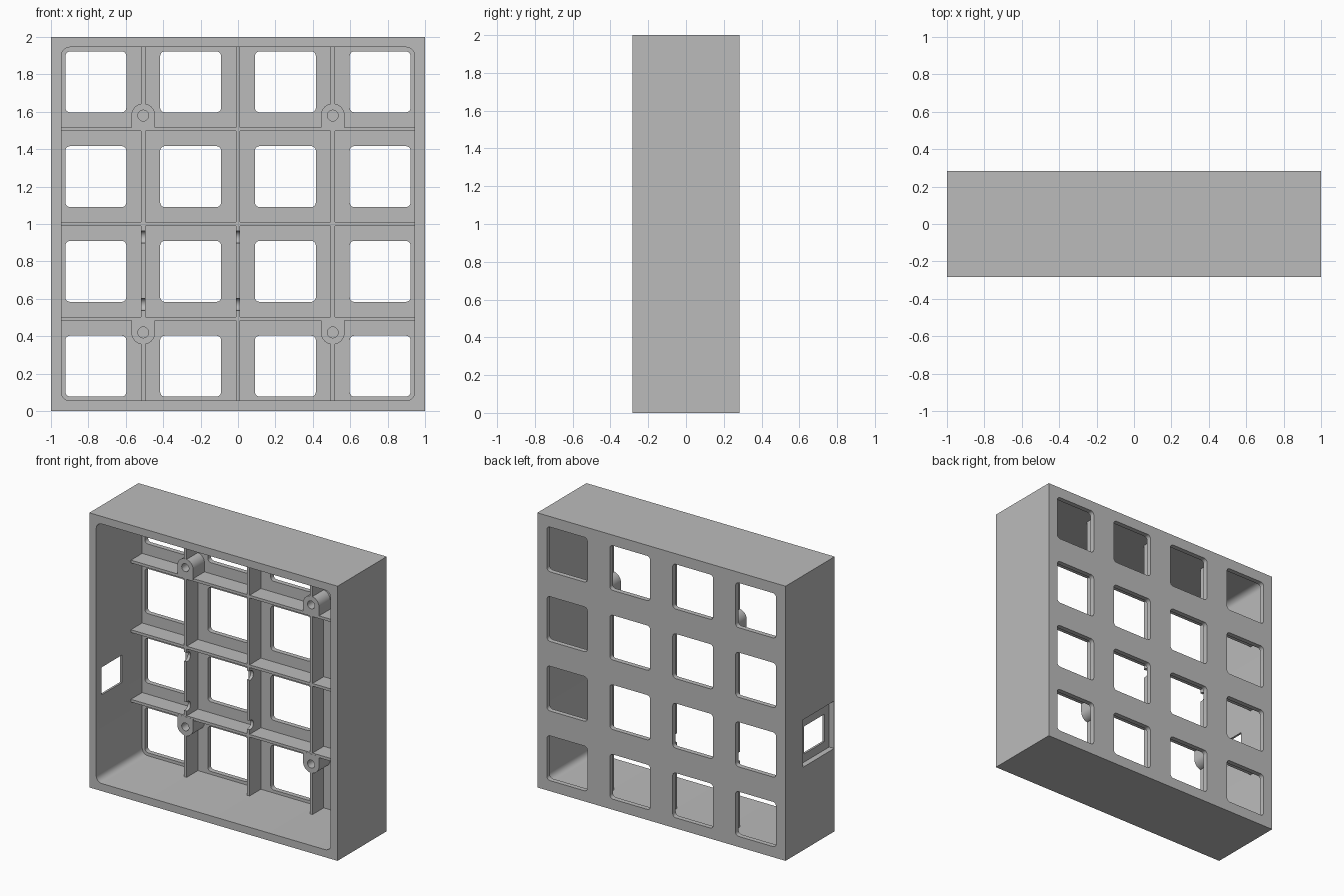
import bpy, bmesh, math
from mathutils import Vector, Matrix

cube = bpy.data.objects.get("Cube")
if cube:
    bpy.data.objects.remove(cube, do_unlink=True)

grey = bpy.data.materials.new("plain grey")
grey.use_nodes = True
colour = (0.5, 0.5, 0.5, 1)
grey.diffuse_color = colour
grey.node_tree.nodes["Principled BSDF"].inputs["Base Color"].default_value = colour

DEPTH = 0.2825      # half depth of the case
INNER = 0.945       # half size of the cavity
PLATE = 0.247       # inner face of the back plate
RIB = 0.118         # front edge of the ribs
PITCH = 0.5067      # spacing of the grid


def rounded_rect(cx, cz, half, radius, steps=5):
    pts = []
    for quarter in range(4):
        mid = math.pi / 4 + quarter * math.pi / 2
        ox = math.copysign(half - radius, math.cos(mid))
        oz = math.copysign(half - radius, math.sin(mid))
        for i in range(steps + 1):
            a = (quarter + i / steps) * math.pi / 2
            pts.append((cx + ox + radius * math.cos(a), cz + oz + radius * math.sin(a)))
    return pts


def arc(cx, cz, r, start, end, steps):
    return [(cx + r * math.cos(start + (end - start) * i / steps),
             cz + r * math.sin(start + (end - start) * i / steps)) for i in range(steps + 1)]


def prisms(name, outlines, y0, y1):
    """Extrude one or more (x, z) outlines along y."""
    bm = bmesh.new()
    for pts in outlines:
        face = bm.faces.new([bm.verts.new((x, y0, z)) for x, z in pts])
        new = bmesh.ops.extrude_face_region(bm, geom=[face])["geom"]
        bmesh.ops.translate(bm, vec=(0, y1 - y0, 0),
                            verts=[v for v in new if isinstance(v, bmesh.types.BMVert)])
    bmesh.ops.recalc_face_normals(bm, faces=bm.faces)
    return finish(name, bm)


def finish(name, bm):
    mesh = bpy.data.meshes.new(name)
    bm.to_mesh(mesh)
    bm.free()
    mesh.materials.append(grey)
    obj = bpy.data.objects.new(name, mesh)
    bpy.context.collection.objects.link(obj)
    return obj


def box(name, lo, hi):
    bm = bmesh.new()
    lo, hi = Vector(lo), Vector(hi)
    bmesh.ops.create_cube(bm, size=1, matrix=Matrix.Translation((lo + hi) / 2)
                          @ Matrix.Diagonal((*(hi - lo), 1)))
    return finish(name, bm)


def cut(target, *cutters):
    for cutter in cutters:
        mod = target.modifiers.new("cut", "BOOLEAN")
        mod.operation, mod.solver, mod.object = "DIFFERENCE", "EXACT", cutter
    bpy.context.view_layer.update()
    shape = target.evaluated_get(bpy.context.evaluated_depsgraph_get())
    mesh = bpy.data.meshes.new_from_object(shape)
    target.modifiers.clear()
    target.data = mesh
    for cutter in cutters:
        bpy.data.objects.remove(cutter, do_unlink=True)


def smooth(obj):
    bpy.ops.object.select_all(action="DESELECT")
    obj.select_set(True)
    bpy.context.view_layer.objects.active = obj
    bpy.ops.object.shade_smooth_by_angle(angle=math.radians(30))


# Open-fronted case with a grid of openings in the back and a side port
case = box("case", (-1, -DEPTH, 0), (1, DEPTH, 2))
centres = [PITCH * k for k in (-1.5, -0.5, 0.5, 1.5)]
cut(case,
    prisms("cavity_cutter", [rounded_rect(0, 1, INNER, 0.045)], -0.4, PLATE),
    prisms("opening_cutter", [rounded_rect(x, 1 + z, 0.163, 0.025)
                              for x in centres for z in centres], 0.2, 0.4),
    box("port_recess_cutter", (-1.1, -0.277, 0.605), (-0.96, 0.08, 0.95)),
    box("port_cutter", (-1.1, -0.22, 0.665), (-0.9, 0.015, 0.865)))
smooth(case)

# Dividing ribs, embedded a little in the case
for label, k in (("low", -1), ("middle", 0), ("high", 1)):
    z = 1 + k * PITCH
    box("cross_rib_" + label, (-0.95, RIB, z - 0.01), (0.95, PLATE + 0.01, z + 0.01))

for label, k in (("right", -1), ("centre", 0), ("left", 1)):
    x = k * PITCH
    rib = box("upright_rib_" + label, (x - 0.011, RIB, 0.05), (x + 0.011, PLATE + 0.01, 1.95))
    if k < 1:
        # Round cable notches in the front edge
        notches = []
        for z in (0.57, 0.93):
            bm = bmesh.new()
            bmesh.ops.create_cone(bm, cap_ends=True, segments=24, radius1=0.034, radius2=0.034,
                                  depth=0.1, matrix=Matrix.Translation((x, RIB + 0.01, z))
                                  @ Matrix.Rotation(math.pi / 2, 4, "Y"))
            notches.append(finish("notch_cutter", bm))
        cut(rib, *notches)
        smooth(rib)

# Screw bosses standing on the low and high cross ribs
for side, sx in (("right", -1), ("left", 1)):
    for level, sz in (("low", -1), ("high", 1)):
        x, base = sx * PITCH, 1 + sz * PITCH
        z = base + sz * 0.073
        start = 0 if sz > 0 else math.pi
        outline = arc(x, z, 0.064, start, start + math.pi, 20)
        outline += [(x - sz * 0.064, base), (x + sz * 0.064, base)]
        boss = prisms(f"screw_boss_{level}_{side}", [outline], RIB - 0.001, PLATE + 0.005)
        hole = arc(x, z, 0.029, 0, 2 * math.pi, 24)[:-1]
        # Clear the rib inside the screw hole as well
        rib = bpy.data.objects["upright_rib_" + side]
        cut(rib, prisms("rib_hole_cutter", [hole], 0, PLATE))
        cut(boss, prisms("hole_cutter", [hole], 0, PLATE))
        smooth(boss)
